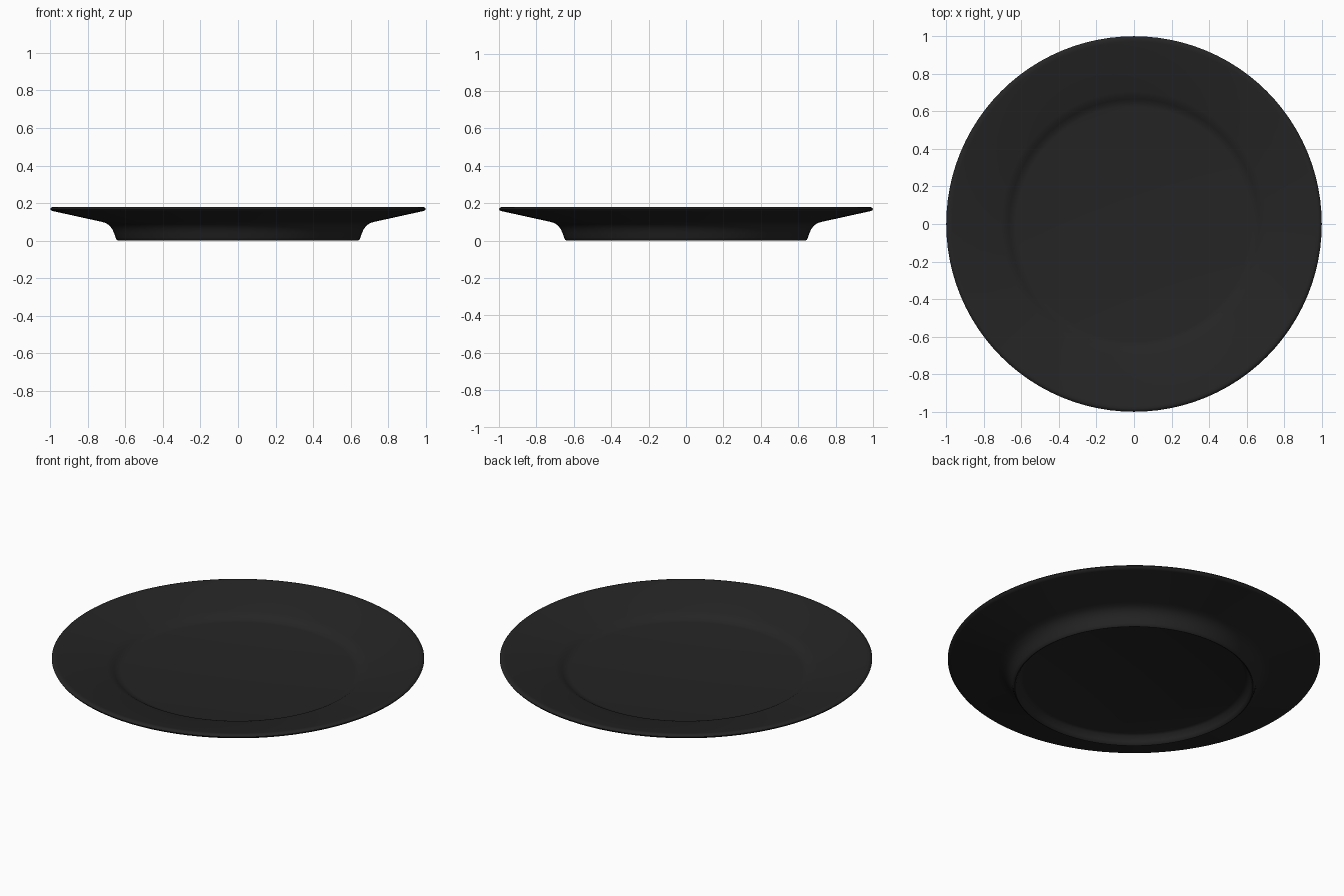
import bpy, bmesh, math
from mathutils import Vector

cube = bpy.data.objects.get("Cube")
if cube:
    bpy.data.objects.remove(cube, do_unlink=True)

# Glazed black material
black = bpy.data.materials.new("charcoal black")
black.use_nodes = True
colour = (0.018, 0.018, 0.018, 1)
black.diffuse_color = colour
black.node_tree.nodes["Principled BSDF"].inputs["Base Color"].default_value = colour

# Half section (radius, height): eating surface, rim, outer wall, foot, recess
upper = [(0, .092), (.625, .092), (.645, .095), (.665, .106),
         (.683, .117), (.705, .124), (.97, .178)]
lip = [(.983, .18), (.994, .177), (1, .169), (.995, .16), (.98, .156)]
outer_wall = [(.73, .101), (.705, .094), (.685, .081), (.67, .062),
              (.66, .04), (.652, .016)]
foot = [(.647, .005), (.64, 0), (.633, .003), (.625, .018), (.612, .045),
        (.595, .052), (0, .052)]
profile = upper + lip + outer_wall + foot

# Plate: the section turned around the vertical axis
bm = bmesh.new()
verts = [bm.verts.new((r, 0, z)) for r, z in profile]
edges = [bm.edges.new(pair) for pair in zip(verts, verts[1:])]
bmesh.ops.spin(bm, geom=verts + edges, cent=Vector(), axis=(0, 0, 1),
               angle=math.tau, steps=96, use_merge=False)
bmesh.ops.remove_doubles(bm, verts=bm.verts, dist=0.0005)
bmesh.ops.recalc_face_normals(bm, faces=bm.faces)
mesh = bpy.data.meshes.new("plate")
bm.to_mesh(mesh)
bm.free()
mesh.materials.append(black)
plate = bpy.data.objects.new("plate", mesh)
bpy.context.collection.objects.link(plate)

# Smooth shading
bpy.ops.object.select_all(action="DESELECT")
plate.select_set(True)
bpy.context.view_layer.objects.active = plate
bpy.ops.object.shade_smooth_by_angle(angle=math.radians(50))
